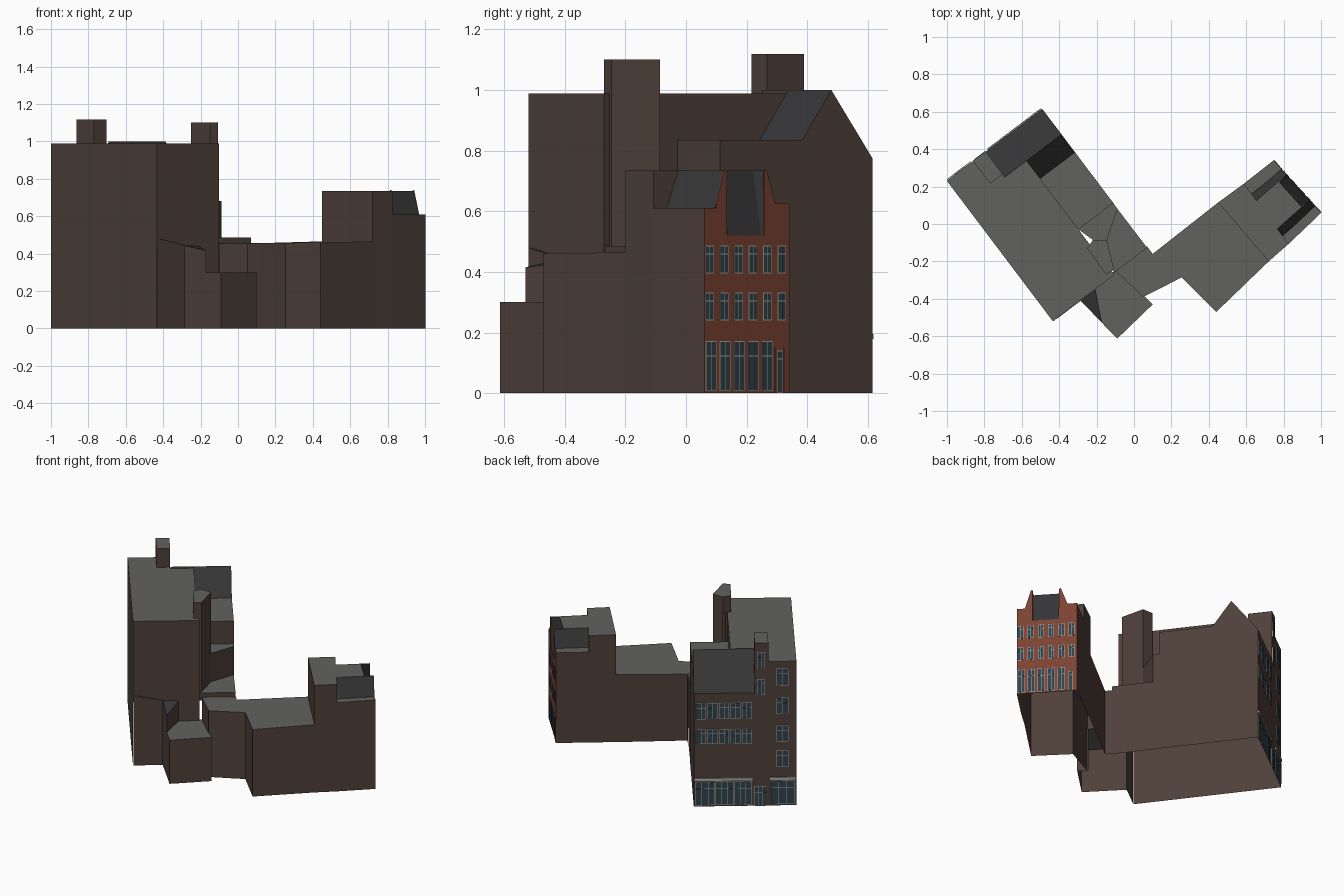
import bpy, bmesh
from mathutils import Vector

if "Cube" in bpy.data.objects:
    bpy.data.objects.remove(bpy.data.objects["Cube"])


def material(name, rgb):
    m = bpy.data.materials.new(name)
    m.diffuse_color = (*rgb, 1)
    m.use_nodes = True
    m.node_tree.nodes["Principled BSDF"].inputs["Base Color"].default_value = m.diffuse_color
    return m


WALL = material("brown_wall", (0.078, 0.052, 0.042))
BRICK = material("red_brick", (0.2, 0.055, 0.032))
ROOF = material("grey_roof", (0.12, 0.12, 0.115))
SLATE = material("dark_slate", (0.038, 0.038, 0.04))
GLASS = material("window_glass", (0.03, 0.055, 0.07))
FRAME = material("window_frame", (0.4, 0.4, 0.38))


def finish(name, bm, mats):
    me = bpy.data.meshes.new(name)
    bm.to_mesh(me)
    bm.free()
    for m in mats:
        me.materials.append(m)
    ob = bpy.data.objects.new(name, me)
    bpy.context.collection.objects.link(ob)
    return ob


def add_loft(bm, low, high, side=0, top=0):
    """Skin between two rings of 3D points, capped on the high ring only."""
    a = [bm.verts.new(p) for p in low]
    b = [bm.verts.new(p) for p in high]
    n = len(a)
    for i in range(n):
        bm.faces.new((a[i], a[(i + 1) % n], b[(i + 1) % n], b[i])).material_index = side
    bm.faces.new(b).material_index = top


def loft(name, low, high, side=WALL, top=ROOF):
    bm = bmesh.new()
    add_loft(bm, low, high, 0, 1)
    return finish(name, bm, [side, top])


def prism(name, pts, z, bases, side=WALL, top=ROOF):
    """Roof over a plan outline plus the exposed outer walls, open underneath.
    z: roof height, or one per corner. bases: foot of the wall on each edge
    (number or start/end pair); None where it joins a neighbour."""
    n = len(pts)
    zs = z if isinstance(z, list) else [z] * n
    area = sum(pts[i][0] * pts[(i + 1) % n][1] - pts[(i + 1) % n][0] * pts[i][1]
               for i in range(n))
    bm = bmesh.new()
    roof = [bm.verts.new((*p, h)) for p, h in zip(pts, zs)]
    faces = [bm.faces.new(roof)]
    faces[0].material_index = 1
    for i, base in enumerate(bases):
        if base is None:
            continue
        j = (i + 1) % n
        b0, b1 = base if isinstance(base, tuple) else (base, base)
        v0, v1 = bm.verts.new((*pts[i], b0)), bm.verts.new((*pts[j], b1))
        faces.append(bm.faces.new((v0, v1, roof[j], roof[i])))
    if area < 0:
        bmesh.ops.reverse_faces(bm, faces=faces)
    bmesh.ops.remove_doubles(bm, verts=bm.verts[:], dist=0.0005)
    return finish(name, bm, [side, top])


# Local plan frames: A = tall house (u depth, v along street front)
def A(u, v):
    return (-1 + 0.6025 * u + 0.798 * v, 0.23 - 0.798 * u + 0.6025 * v)


# B = small gabled house (f along street front, g depth)
BW = 0.379
def B(f, g):
    t = f / BW
    return (1 - 0.673 * f - g * (0.723 + 0.064 * t),
            0.059 + 0.739 * f - g * (0.691 - 0.074 * t))


def at(p, z):
    return (p[0], p[1], z)


# ---- Tall house ----
prism("tall_house_main",
      [A(0, 0), A(0, .26), A(.17, .26), A(.17, .405), A(.29, .405), A(.63, .405),
       A(.74, .405), A(.9, .41), A(.94, .415), A(.94, .28), A(.94, 0)], 0.988,
      [0, (.775, .986), None, (.986, .835), .835, .68, None, .485, .30, .43, 0])
prism("gable_front_half", [A(0, .26), A(0, .639), A(.17, .639), A(.17, .26)],
      [.775, .775, 1.0, 1.0], [0, 0, .988, None], top=SLATE)
prism("gable_rear_half", [A(.17, .405), A(.17, .639), A(.29, .639), A(.29, .405)],
      [1.0, 1.0, .835, .835], [None, 0, None, None], top=SLATE)
prism("rear_wing_high", [A(.29, .405), A(.29, .639), A(.63, .639), A(.63, .405)], 0.835,
      [None, 0, .68, None])
prism("rear_wing_middle", [A(.63, .405), A(.63, .639), (-.088, .08), (-.145, -.085),
                           (-.22, -.085)], 0.68, [None, 0, .485, None, None])
prism("rear_wing_low", [(-.088, .08), A(.93, .639), A(.93, .41), (-.107, -.245),
                        (-.145, -.085)], 0.485, [0, .455, None, None, None])
prism("rear_stair_tower", [(-.25, -.13), (-.22, -.085), (-.145, -.085),
                           (-.107, -.245), (-.15, -.27)], 1.1,
      [.988, .68, .485, .485, .988])
prism("roof_hoist_dormer", [A(-.003, .175), A(-.003, .26), A(.15, .26), A(.15, .175)],
      1.118, [.98, .775, .988, .988])

# ---- Yard buildings ----
prism("lean_to", [(-.43, -.52), (-.285, -.41), (-.17, -.53), (-.21, -.33)],
      [.48, .443, .415, .44], [0, 0, .30, None], top=SLATE)
prism("yard_annex", [(-.17, -.53), (-.09, -.613), (.1, -.43), (.05, -.38),
                     (-.1, -.25), (-.21, -.33)], 0.30,
      [0, 0, 0, None, None, None])
prism("connecting_wing", [(-.1, -.25), (.07, -.12), (.1, -.16), (.45, .115), (.72, -.2),
                          (.44, -.47), (.255, -.285), (.11, -.36), (.05, -.39)],
      [.455, .455, .455, .465, .465, .46, .457, .455, .455],
      [None, 0, 0, None, 0, 0, 0, 0, .30])

# ---- Small gabled house ----
prism("gabled_house_rear", [(.45, .115), (.72, -.2), B(0, .24), B(BW, .2)], 0.735,
      [.465, 0, .61, 0])
prism("south_parapet", [B(0, 0), B(.052, 0), B(.052, .24), B(0, .24)], .61,
      [None, None, None, 0])
prism("north_parapet", [B(.312, 0), B(BW, 0), B(BW, .2), B(.312, .207)], .62,
      [None, 0, None, None])
# Steep roof, notched behind the street front
low = [(.018, 0), (.11, 0), (.255, 0), (.352, 0), (.352, .205), (.018, .24)]
high = [(.092, 0), (.1, .055), (.268, .055), (.276, 0), (.272, .215), (.095, .24)]
loft("mansard_roof", [at(B(f, g), .52) for f, g in low],
     [at(B(f, g), .735) for f, g in high], SLATE, ROOF)

# Brick front with two shoulder peaks and a central notch
profile = [(0, 0), (BW, 0), (BW, .625), (.318, .625), (.276, .74), (.266, .735),
           (.266, .52), (.1, .52), (.1, .735), (.09, .74), (.05, .61), (0, .61)]
loft("brick_front", [at(B(f, 0), z) for f, z in profile],
     [at(B(f, -.003), z) for f, z in profile], BRICK, BRICK)


# ---- Street fronts ----
class Front:
    """Collects thin boxes on a vertical plane."""
    def __init__(self, origin, along, out):
        self.o, self.d, self.n = (Vector((*p, 0)) for p in (origin, along, out))
        self.bm = bmesh.new()

    def box(self, a0, a1, z0, z1, depth, mat):
        ring = lambda k: [self.o + self.d * a + self.n * k + Vector((0, 0, z))
                          for a, z in ((a0, z0), (a1, z0), (a1, z1), (a0, z1))]
        add_loft(self.bm, ring(0), ring(depth), mat, mat)

    def window(self, a0, a1, z0, z1, cols=2, split=.7, bar=.003):
        self.box(a0, a1, z0, z1, .004, 1)
        w = (a1 - a0 - bar) / cols
        zm = z0 + (z1 - z0) * split
        for i in range(cols):
            x = a0 + bar + i * w
            self.box(x, x + w - bar, z0 + bar, zm - bar / 2, .005, 0)
            self.box(x, x + w - bar, zm + bar / 2, z1 - bar, .005, 0)

    def done(self, name, extra):
        bmesh.ops.recalc_face_normals(self.bm, faces=self.bm.faces[:])
        finish(name, self.bm, [GLASS, FRAME, extra])


# Brick front windows
fb = Front((1, .059), (-.673, .739), (.739, .673))
for i in range(6):
    c = .022 + i * .0645
    for z in (.24, .395):
        fb.window(c - .019, c + .019, z, z + .092)
for i in range(5):
    fb.window(.004 + i * .063, .052 + i * .063, .008, .172)
fb.window(.322, .35, .0, .14, 1, .8)
fb.box(.315, .321, 0, .15, .006, 2)
fb.box(.352, .377, 0, .15, .006, 2)
fb.done("brick_front_windows", BRICK)

# Tall house windows
fa = Front((-1, .23), (.798, .6025), (-.6025, .798))
for z0, z1 in ((.43, .53), (.60, .71)):
    for i in range(5):
        a = .278 + i * .071
        fa.window(a, a + .062, z0, z1)
for z0, z1 in ((.265, .38), (.44, .55), (.63, .74), (.82, .94)):
    fa.window(.05, .125, z0, z1)
for z0, z1 in ((.76, .87), (.945, 1.055)):
    fa.window(.195, .245, z0, z1)
for a0, a1 in ((.28, .385), (.39, .505), (.51, .63), (.012, .16)):
    fa.window(a0, a1, .01, .17, 3)
fa.window(.185, .26, 0, .135, 3)
fa.box(.275, .635, .178, .195, .008, 1)
fa.box(.005, .165, .178, .195, .008, 1)
fa.done("tall_house_windows", WALL)
